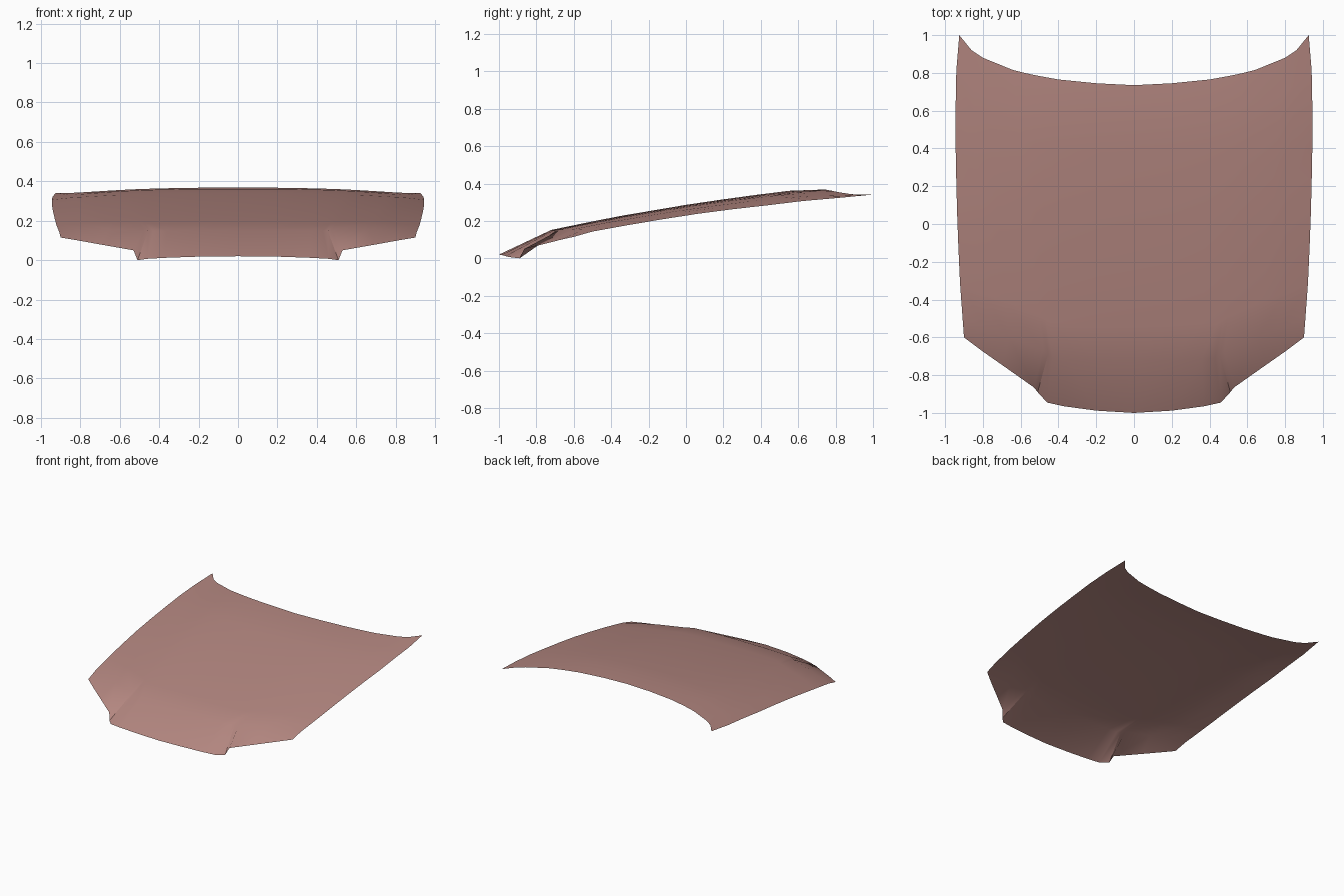
import bpy
import bmesh
import math

cube = bpy.data.objects.get("Cube")
if cube:
    bpy.data.objects.remove(cube, do_unlink=True)


def interp(points, v):
    """Piecewise linear profile lookup, extended past both ends."""
    for (a, fa), (b, fb) in zip(points, points[1:]):
        if v <= b:
            break
    return fa + (fb - fa) * (v - a) / (b - a)


# Profiles along the length: crown height, fall to the side, side edge outline
CROWN = [(-0.72, 0.152), (-0.4, 0.218), (0, 0.286), (0.3, 0.33),
         (0.56, 0.362), (0.74, 0.368), (1, 0.367)]
FALL = [(-0.6, 0.06), (0, 0.056), (0.5, 0.062), (0.75, 0.05), (1, 0.027)]
SIDE = [(-0.6, 0.9), (-0.3, 0.922), (0, 0.935), (0.4, 0.945),
        (0.7, 0.944), (0.93, 0.937), (1, 0.925)]

# Half outlines, centre to side: nose edge (x, y, z), bonnet crease, rear edge
NOSE = [(0, -1, 0.02), (0.2, -0.988, 0.018), (0.37, -0.965, 0.012),
        (0.46, -0.945, 0.007), (0.51, -0.89, 0), (0.53, -0.865, 0.05),
        (0.7, -0.745, 0.08), (0.8, -0.675, 0.098), (0.9, -0.6, 0.115)]
CREASE = [(0, -0.72), (0.19, -0.72), (0.36, -0.715), (0.43, -0.71), (0.455, -0.69),
          (0.48, -0.67), (0.66, -0.6), (0.78, -0.55), (0.908, -0.5)]
REAR = [(0, 0.735), (0.2, 0.745), (0.4, 0.765), (0.52, 0.787), (0.58, 0.8),
        (0.64, 0.815), (0.8, 0.88), (0.86, 0.92), (0.925, 1)]
ROWS = 8


def height(x, y):
    return interp(CROWN, y) - interp(FALL, y) * (x / 0.935) ** 3


# Curved sheet, one half
bm = bmesh.new()
columns = []
for i, (nose, crease, rear) in enumerate(zip(NOSE, CREASE, REAR)):
    column = [bm.verts.new(nose)]
    for r in range(ROWS + 1):
        t = r / ROWS
        x = crease[0] + (rear[0] - crease[0]) * t
        y = crease[1] + (rear[1] - crease[1]) * t
        if i == len(NOSE) - 1:
            x = interp(SIDE, y)
        column.append(bm.verts.new((x, y, height(x, y))))
    columns.append(column)
for left, right in zip(columns, columns[1:]):
    for r in range(ROWS + 1):
        bm.faces.new((left[r], right[r], right[r + 1], left[r + 1]))

mesh = bpy.data.meshes.new("bonnet_panel")
bm.to_mesh(mesh)
bm.free()
bonnet = bpy.data.objects.new("bonnet_panel", mesh)
bpy.context.collection.objects.link(bonnet)

# Other half
mirror = bonnet.modifiers.new("Mirror", "MIRROR")
mirror.use_axis[0] = True
mirror.use_clip = True

# Paint
paint = bpy.data.materials.new("dusty_rose_paint")
paint.use_nodes = True
color = (0.45, 0.24, 0.215, 1)
paint.diffuse_color = color
paint.node_tree.nodes["Principled BSDF"].inputs["Base Color"].default_value = color
mesh.materials.append(paint)

bpy.ops.object.select_all(action="DESELECT")
bonnet.select_set(True)
bpy.context.view_layer.objects.active = bonnet
bpy.ops.object.shade_smooth_by_angle(angle=math.radians(40))
